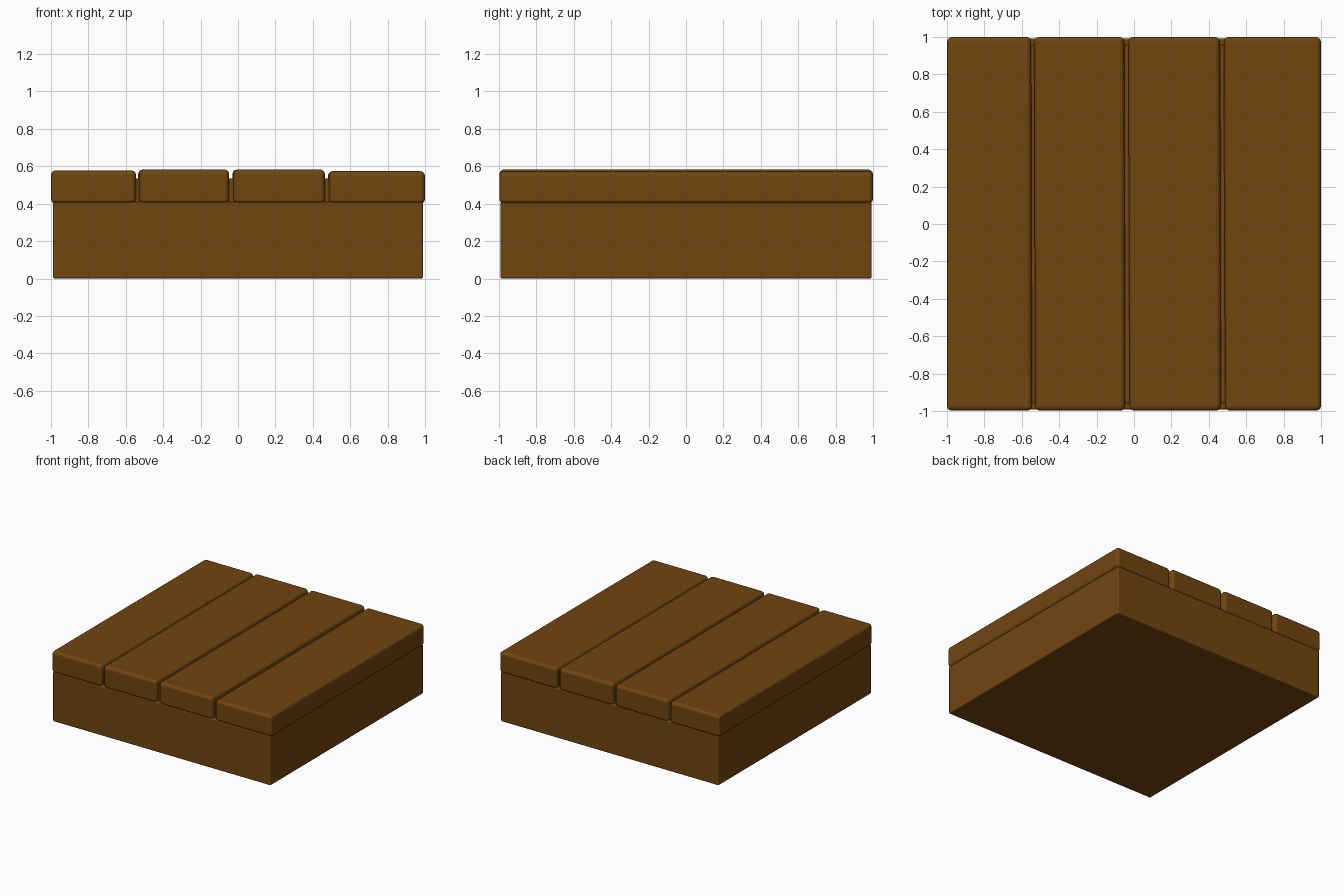
import bpy, bmesh

if "Cube" in bpy.data.objects:
    bpy.data.objects.remove(bpy.data.objects["Cube"])

wood = bpy.data.materials.new("brown wood")
wood.diffuse_color = (0.165, 0.060, 0.005, 1)
wood.use_nodes = True
wood.node_tree.nodes["Principled BSDF"].inputs["Base Color"].default_value = wood.diffuse_color


def block(name, x_front, x_back, y, z, bevel, segments):
    """Rounded box whose x range may differ between front and back."""
    bm = bmesh.new()
    bmesh.ops.create_cube(bm, size=2)
    for v in bm.verts:
        xs = x_front if v.co.y < 0 else x_back
        v.co.x = xs[0] if v.co.x < 0 else xs[1]
        v.co.y = y[0] if v.co.y < 0 else y[1]
        v.co.z = z[0] if v.co.z < 0 else z[1]
    mesh = bpy.data.meshes.new(name)
    bm.to_mesh(mesh)
    bm.free()
    mesh.materials.append(wood)
    ob = bpy.data.objects.new(name, mesh)
    bpy.context.collection.objects.link(ob)
    mod = ob.modifiers.new("rounded edges", 'BEVEL')
    mod.width = bevel
    mod.segments = segments
    mod.harden_normals = True
    for p in mesh.polygons:
        p.use_smooth = True
    return ob


# Solid base under the planks
block("base", (-0.99, 0.99), (-0.99, 0.99), (-0.992, 0.992), (0, 0.41), 0.01, 2)

# Four top planks, laid slightly unevenly: front x range, back x range, top height
planks = [
    ((-1.0, -0.545), (-1.0, -0.55), 0.578),
    ((-0.528, -0.047), (-0.534, -0.052), 0.583),
    ((-0.024, 0.465), (-0.030, 0.460), 0.583),
    ((0.487, 1.0), (0.480, 1.0), 0.574),
]
for i, (front, back, top) in enumerate(planks):
    block(f"plank_{i + 1}", front, back, (-0.998, 1.0), (0.40, top), 0.026, 3)

# Wood filling the lower part of the joints between planks
for i in range(3):
    a, b = planks[i], planks[i + 1]
    block(f"joint_{i + 1}", (a[0][1] - 0.03, b[0][0] + 0.03),
          (a[1][1] - 0.03, b[1][0] + 0.03), (-0.96, 0.96), (0.40, 0.535), 0.003, 1)
